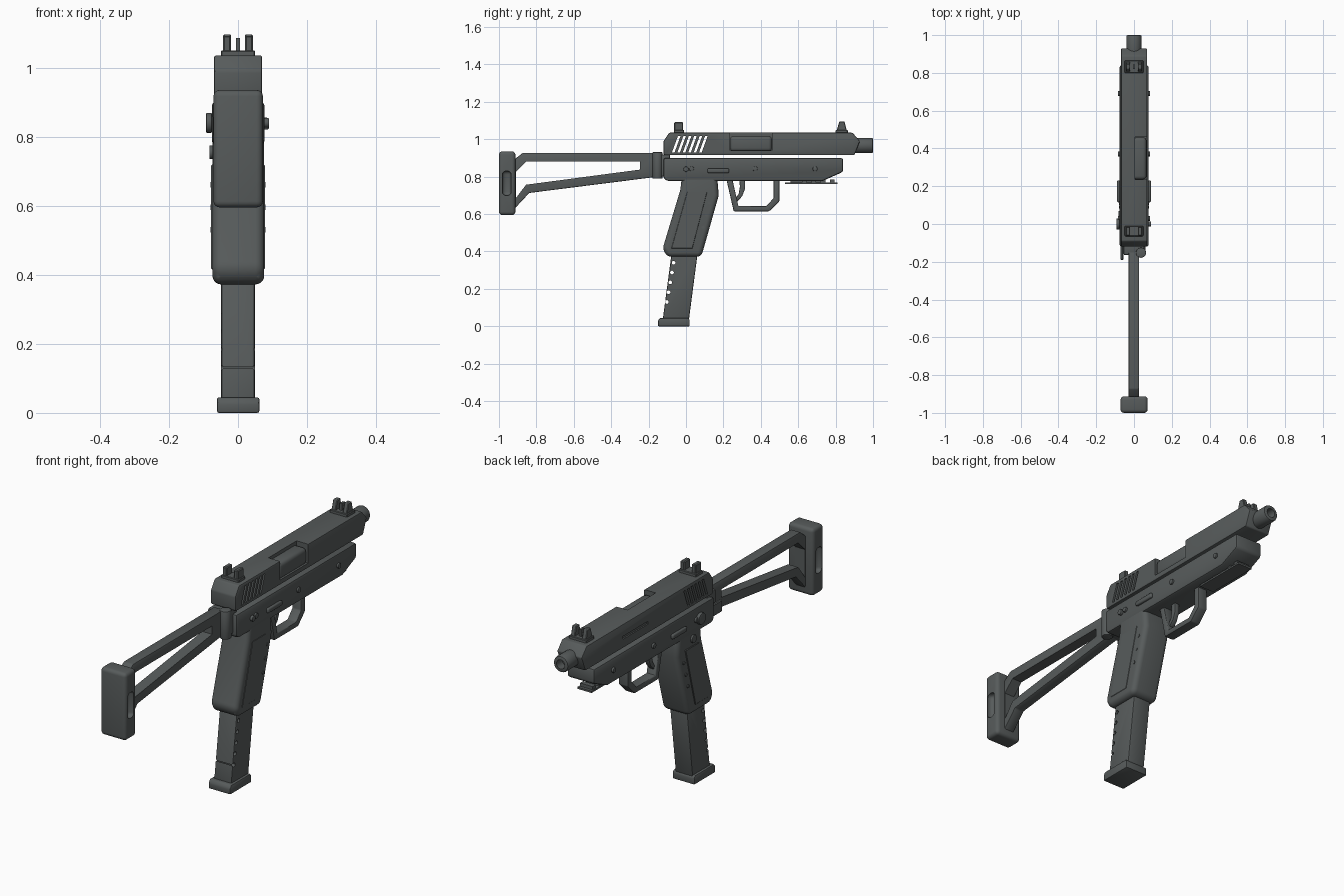
import bpy
import bmesh
from math import radians
from mathutils import Matrix, Vector

default_cube = bpy.data.objects.get("Cube")
if default_cube:
    bpy.data.objects.remove(default_cube, do_unlink=True)

gunmetal = bpy.data.materials.new("dark gunmetal")
gunmetal.use_nodes = True
gunmetal.diffuse_color = (0.095, 0.105, 0.105, 1)
gunmetal.node_tree.nodes["Principled BSDF"].inputs["Base Color"].default_value = gunmetal.diffuse_color


def finish(name, bm, bevel=0.0, segments=1):
    """Turn a bmesh into an object, with optional rounded edges."""
    bmesh.ops.recalc_face_normals(bm, faces=bm.faces)
    mesh = bpy.data.meshes.new(name)
    bm.to_mesh(mesh)
    bm.free()
    mesh.materials.append(gunmetal)
    part = bpy.data.objects.new(name, mesh)
    bpy.context.collection.objects.link(part)
    if bevel:
        modifier = part.modifiers.new("rounded edges", "BEVEL")
        modifier.width = bevel
        modifier.segments = segments
        modifier.limit_method = "ANGLE"
        modifier.angle_limit = radians(25)
    return part


def prism(name, outline, left, right, bevel=0.0, segments=1):
    """Side outline of (y, z) points, extruded across x."""
    bm = bmesh.new()
    face = bm.faces.new([bm.verts.new((left, y, z)) for y, z in outline])
    extruded = bmesh.ops.extrude_face_region(bm, geom=[face])["geom"]
    moved = [v for v in extruded if isinstance(v, bmesh.types.BMVert)]
    bmesh.ops.translate(bm, verts=moved, vec=(right - left, 0, 0))
    return finish(name, bm, bevel, segments)


def box(name, xs, ys, zs, bevel=0.0, segments=1):
    outline = [(ys[0], zs[0]), (ys[1], zs[0]), (ys[1], zs[1]), (ys[0], zs[1])]
    return prism(name, outline, xs[0], xs[1], bevel, segments)


def cylinder(name, centre, radius, length, axis="X", sides=20, bevel=0.0):
    bm = bmesh.new()
    direction = {"X": Vector((1, 0, 0)), "Y": Vector((0, 1, 0)), "Z": Vector((0, 0, 1))}[axis]
    turn = direction.to_track_quat("Z", "Y").to_matrix().to_4x4()
    bmesh.ops.create_cone(bm, cap_ends=True, segments=sides, radius1=radius, radius2=radius,
                          depth=length, matrix=Matrix.Translation(centre) @ turn)
    return finish(name, bm, bevel, 2)


def cut(part, cutters):
    """Subtract each cutter, bake the result and remove the cutters."""
    for cutter in cutters:
        modifier = part.modifiers.new("cut", "BOOLEAN")
        modifier.operation = "DIFFERENCE"
        modifier.solver = "EXACT"
        modifier.object = cutter
    graph = bpy.context.evaluated_depsgraph_get()
    baked = bpy.data.meshes.new_from_object(part.evaluated_get(graph))
    part.modifiers.clear()
    part.data = baked
    for cutter in cutters:
        bpy.data.objects.remove(cutter, do_unlink=True)


# Upper receiver with vent slots, ejection port and side groove
upper = prism("upper_receiver", [(-.12, .92), (-.12, .99), (-.09, 1.035), (.89, 1.035),
                                 (.93, .99), (.9, .915), (-.11, .915)], -.069, .07, .009, 2)
slots = []
for i in range(6):
    y = -.075 + i * .029
    slots.append(prism("slot_cutter", [(y, .93), (y + .014, .93), (y + .046, 1.018),
                                       (y + .032, 1.018)], -.2, .2))
port = box("port_cutter", (.005, .2), (.235, .46), (.94, 1.2))
groove = box("groove_cutter", (-.2, -.062), (.4, .6), (.96, .975))
cut(upper, slots + [port, groove])
box("bolt", (-.01, .066), (.236, .459), (.935, 1.018), .018, 3)

# Barrel with a bored muzzle
barrel = cylinder("barrel", (0, .94, .967), .041, .12, "Y", 28, .008)
cut(barrel, [cylinder("bore_cutter", (0, 1, .967), .023, .14, "Y")])
cylinder("barrel_collar", (0, .925, .967), .034, .06, "Y", 28)

# Lower receiver, its pins and side catches
prism("lower_receiver", [(-.12, .79), (-.12, .9), (.84, .9), (.84, .826), (.73, .777),
                         (-.1, .777)], -.076, .077, .011, 2)
for side, label in ((-1, "right"), (1, "left")):
    for number, y in enumerate((.03, .37, .69)):
        cylinder(f"{label}_pin_{number + 1}", (side * .077, y, .842), .013, .018, bevel=.003)
    x = side * .082
    box(f"{label}_catch", (x - .008, x + .008), (.115, .23), (.82, .845), .007, 3)
cylinder("selector_knob", (-.084, .0, .84), .029, .018, bevel=.004)
cylinder("selector_hub", (.08, .0, .84), .014, .02, bevel=.003)
cylinder("magazine_button", (-.076, .05, .755), .02, .014, bevel=.003)

# Accessory rail under the nose
box("rail_plate", (-.04, .04), (.53, .81), (.761, .77))
box("rail_mount", (-.025, .025), (.56, .72), (.768, .785))
for i in range(4):
    y = .62 + i * .05
    box(f"rail_tooth_{i + 1}", (-.035, .035), (y, y + .025), (.766, .786))

# Front and rear sights
box("rear_sight_base", (-.049, .049), (-.065, -.01), (1.03, 1.05), .003)
box("front_sight_base", (-.049, .049), (.8, .865), (1.03, 1.05), .003)
for side, label in ((-1, "right"), (1, "left")):
    inner, outer = sorted((side * .02, side * .043))
    box(f"rear_sight_{label}_post", (inner, outer), (-.063, -.015), (1.045, 1.092), .004)
    prism(f"front_sight_{label}_post", [(.805, 1.045), (.86, 1.045), (.847, 1.096),
                                        (.82, 1.096)], inner, outer, .003)
box("front_sight_blade", (-.006, .006), (.82, .845), (1.045, 1.085))

# Grip with side panels and studs
prism("grip", [(-.02, .82), (.165, .82), (.175, .7), (.082, .372), (-.1, .372),
               (-.125, .415), (-.03, .73)], -.074, .076, .034, 5)
for side, label in ((-1, "right"), (1, "left")):
    left, right = sorted((side * .07, side * .0775))
    prism(f"grip_{label}_panel", [(.005, .72), (.115, .72), (.035, .415), (-.08, .415)],
          left, right, .003)
    for i in range(3):
        cylinder(f"grip_{label}_stud_{i + 1}", (side * .074, .125 - i * .017, .66 - i * .065),
                 .008, .01, sides=12)

# Magazine with witness holes and floor plate
magazine = prism("magazine", [(-.125, .03), (.015, .03), (.066, .42), (-.073, .42)],
                 -.049, .049, .007, 2)
cut(magazine, [cylinder("hole_cutter", (0, -.066 - i * .009, .34 - i * .0525), .01, .3, sides=12)
               for i in range(5)])
prism("magazine_floor_plate", [(-.15, 0), (.02, 0), (.02, .035), (.012, .045), (-.14, .045),
                               (-.15, .03)], -.061, .062, .006, 2)

# Trigger and guard
prism("trigger_guard", [(.215, .79), (.255, .615), (.445, .615), (.5, .67), (.5, .79),
                        (.468, .79), (.468, .685), (.43, .643), (.28, .643), (.247, .79)],
      -.026, .026, .005, 2)
prism("trigger", [(.285, .79), (.315, .79), (.316, .735), (.3, .695), (.275, .668),
                  (.262, .678), (.282, .71), (.288, .745)], -.013, .013, .004, 2)

# Folding hinge
box("hinge_block", (-.055, .055), (-.165, -.085), (.8, .918), .008, 2)
box("hinge_bridge", (-.05, .05), (-.115, -.085), (.88, .95))
cylinder("hinge_barrel", (.037, -.152, .86), .027, .142, "Z", bevel=.004)
box("hinge_lever", (-.072, -.056), (-.19, -.1), (.8, .86), .004)

# Skeleton stock and butt plate
stock = prism("stock_frame", [(-.92, .89), (-.873, .927), (-.15, .927), (-.15, .8),
                              (-.838, .713), (-.92, .625)], -.028, .027, .005, 2)
cut(stock, [prism("window_cutter", [(-.91, .825), (-.855, .88), (-.245, .88), (-.245, .838),
                                    (-.855, .757), (-.91, .685)], -.2, .2)])
butt = box("butt_plate", (-.071, .072), (-1, -.912), (.595, .935), .018, 4)
cut(butt, [box(f"pocket_cutter_{i}", xs, (-.982, -.935), (.7, .83), .018, 3)
           for i, xs in enumerate(((-.2, -.045), (.045, .2)))])

# Bake bevels and smooth the rounded edges
bpy.ops.object.select_all(action="DESELECT")
graph = bpy.context.evaluated_depsgraph_get()
for part in [o for o in bpy.context.scene.objects if o.type == "MESH"]:
    if part.modifiers:
        baked = bpy.data.meshes.new_from_object(part.evaluated_get(graph))
        part.modifiers.clear()
        part.data = baked
    part.select_set(True)
    bpy.context.view_layer.objects.active = part
    bpy.ops.object.shade_smooth_by_angle(angle=radians(35))
    part.select_set(False)
